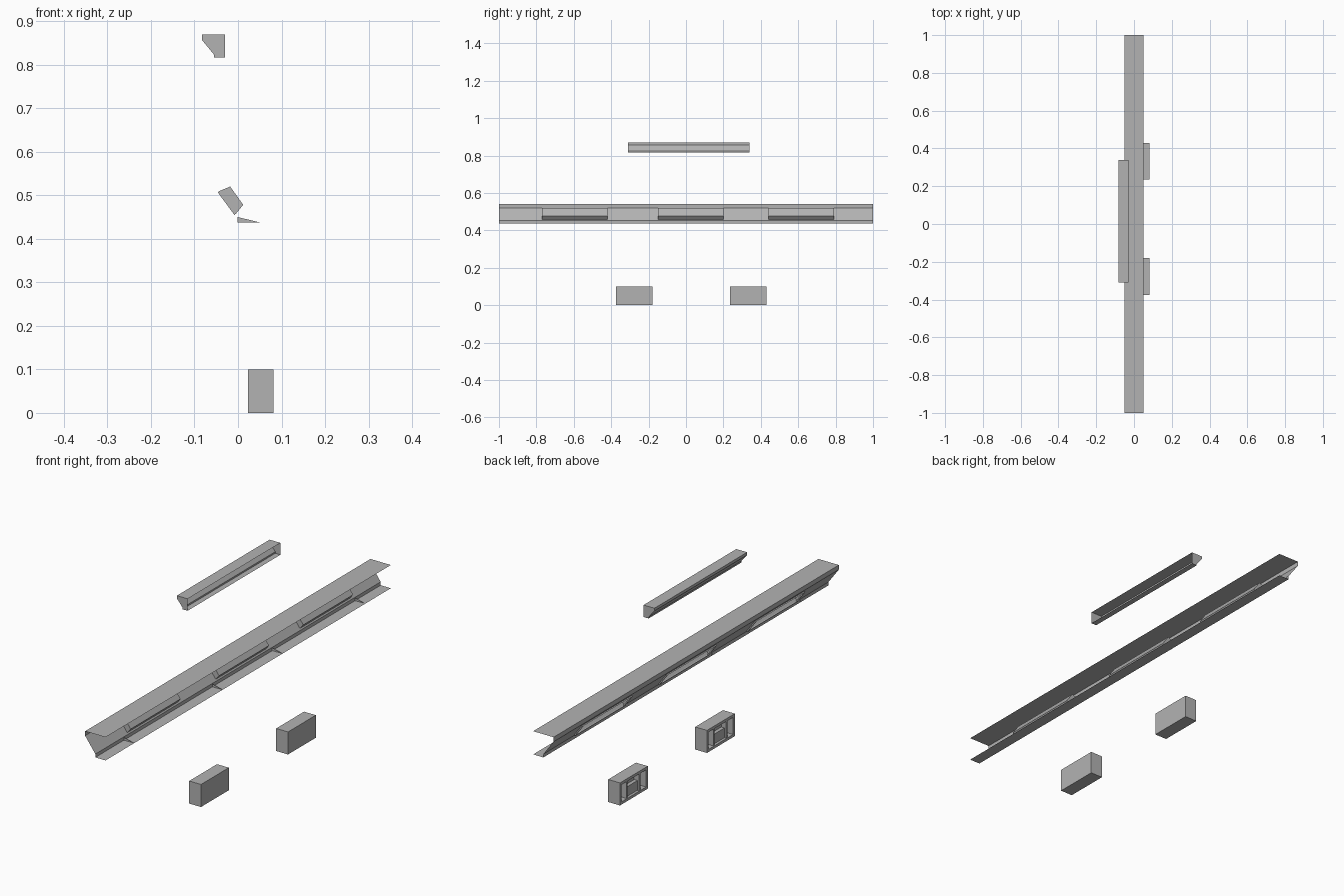
import bpy, bmesh
from mathutils import Vector

if "Cube" in bpy.data.objects:
    bpy.data.objects.remove(bpy.data.objects["Cube"])

GREY = bpy.data.materials.new("dark_grey")
GREY.diffuse_color = (0.45, 0.45, 0.45, 1)
GREY.use_nodes = True
GREY.node_tree.nodes["Principled BSDF"].inputs["Base Color"].default_value = GREY.diffuse_color


def finish(name, bm):
    bmesh.ops.remove_doubles(bm, verts=bm.verts, dist=1e-5)
    bmesh.ops.recalc_face_normals(bm, faces=bm.faces)
    me = bpy.data.meshes.new(name)
    bm.to_mesh(me)
    bm.free()
    me.materials.append(GREY)
    ob = bpy.data.objects.new(name, me)
    bpy.context.collection.objects.link(ob)
    return ob


def face(bm, pts):
    return bm.faces.new([bm.verts.new(p) for p in pts])


def sweep(bm, profile, y0, y1):
    # open xz profile pulled along y as a sheet
    for (ax, az), (bx, bz) in zip(profile, profile[1:]):
        face(bm, [(ax, y0, az), (bx, y0, bz), (bx, y1, bz), (ax, y1, az)])


def cap(bm, profile, y):
    face(bm, [(x, y, z) for x, z in profile])


def box(bm, x0, x1, y0, y1, z0, z1, open_back=False):
    prof = [(x0, z0), (x1, z0), (x1, z1), (x0, z1)]
    sweep(bm, prof, y0, y1)
    if not open_back:
        face(bm, [(x0, y0, z0), (x0, y1, z0), (x0, y1, z1), (x0, y0, z1)])
    cap(bm, prof, y0)
    cap(bm, prof, y1)


SLOTS = [(-0.77, -0.42), (-0.15, 0.20), (0.44, 0.79)]
TOP, BOT = (-0.05, 0.52), (0.0, 0.452)      # sloped web ends
S_TOP, S_BOT = (-0.0425, 0.5098), (-0.0045, 0.458)  # slot edges on the web

# Long rail: top flange, sloped web with slots, bottom flange
bm = bmesh.new()
sweep(bm, [(0.05, 0.54), (-0.05, 0.54), TOP, S_TOP], -1, 1)
sweep(bm, [S_BOT, BOT, (0, 0.437), (0.05, 0.437)], -1, 1)
edges = [-1] + [y for s in SLOTS for y in s] + [1]
for y0, y1 in zip(edges[::2], edges[1::2]):
    sweep(bm, [S_TOP, S_BOT], y0, y1)
finish("long_rail", bm)

# Recessed pockets behind the slots, each with a thin raised rim and end tabs
P_IN = [S_TOP, (-0.018, 0.52), (0.012, 0.478), S_BOT]
OUT = Vector((-0.004, -0.003))
RIM = [S_TOP, tuple(Vector(S_TOP) + OUT), tuple(Vector(S_BOT) + OUT), S_BOT]
for i, (y0, y1) in enumerate(SLOTS):
    bm = bmesh.new()
    sweep(bm, P_IN, y0, y1)
    cap(bm, P_IN, y0)
    cap(bm, P_IN, y1)
    finish(f"rail_pocket_{i + 1}", bm)

    bm = bmesh.new()
    sweep(bm, RIM[:2], y0, y1)
    sweep(bm, RIM[2:], y0, y1)
    for a, b in ((y0, y0 + 0.006), (y1 - 0.006, y1)):
        sweep(bm, RIM[1:3], a, b)
        cap(bm, RIM, a)
        cap(bm, RIM, b)
    finish(f"pocket_rim_{i + 1}", bm)

# Thin triangular ribs on the bottom flange
for i, y in enumerate([-0.8, -0.18, 0.24, 0.82]):
    bm = bmesh.new()
    cap(bm, [(-0.001, 0.45), (0.049, 0.438), (-0.001, 0.437)], y)
    finish(f"flange_rib_{i + 1}", bm)

# Short upper rail: same channel shape with closed ends, open to +x
bm = bmesh.new()
prof = [(-0.03, 0.869), (-0.083, 0.869), (-0.083, 0.857), (-0.055, 0.823),
        (-0.055, 0.816), (-0.03, 0.816)]
sweep(bm, prof, -0.31, 0.34)
cap(bm, prof, -0.31)
cap(bm, prof, 0.34)
finish("upper_rail", bm)

# Two floor boxes, open at -x with a frame, dividers and an inner block
for i, yc in enumerate([-0.2775, 0.3325]):
    y0, y1 = yc - 0.0975, yc + 0.0975
    bm = bmesh.new()
    box(bm, 0.023, 0.081, y0, y1, 0, 0.1, open_back=True)
    finish(f"floor_box_{i + 1}", bm)

    b = 0.012
    bm = bmesh.new()
    for a0, a1, z0, z1 in [(y0, y1, 0, b), (y0, y1, 0.1 - b, 0.1),
                           (y0, y0 + b, b, 0.1 - b), (y1 - b, y1, b, 0.1 - b)]:
        face(bm, [(0.023, a0, z0), (0.023, a1, z0), (0.023, a1, z1), (0.023, a0, z1)])
    sweep(bm, [(0.023, b), (0.05, b)], y0 + b, y1 - b)
    sweep(bm, [(0.023, 0.1 - b), (0.05, 0.1 - b)], y0 + b, y1 - b)
    for y in (y0 + b, y1 - b):
        cap(bm, [(0.023, b), (0.05, b), (0.05, 0.1 - b), (0.023, 0.1 - b)], y)
    face(bm, [(0.05, y0 + b, b), (0.05, y1 - b, b),
              (0.05, y1 - b, 0.1 - b), (0.05, y0 + b, 0.1 - b)])
    finish(f"box_frame_{i + 1}", bm)

    bm = bmesh.new()
    for s in (-1, 1):
        box(bm, 0.026, 0.05, yc + s * 0.045 - 0.004, yc + s * 0.045 + 0.004, b, 0.1 - b)
    box(bm, 0.034, 0.05, yc - 0.041, yc + 0.041, b, 0.055)
    finish(f"box_dividers_{i + 1}", bm)
